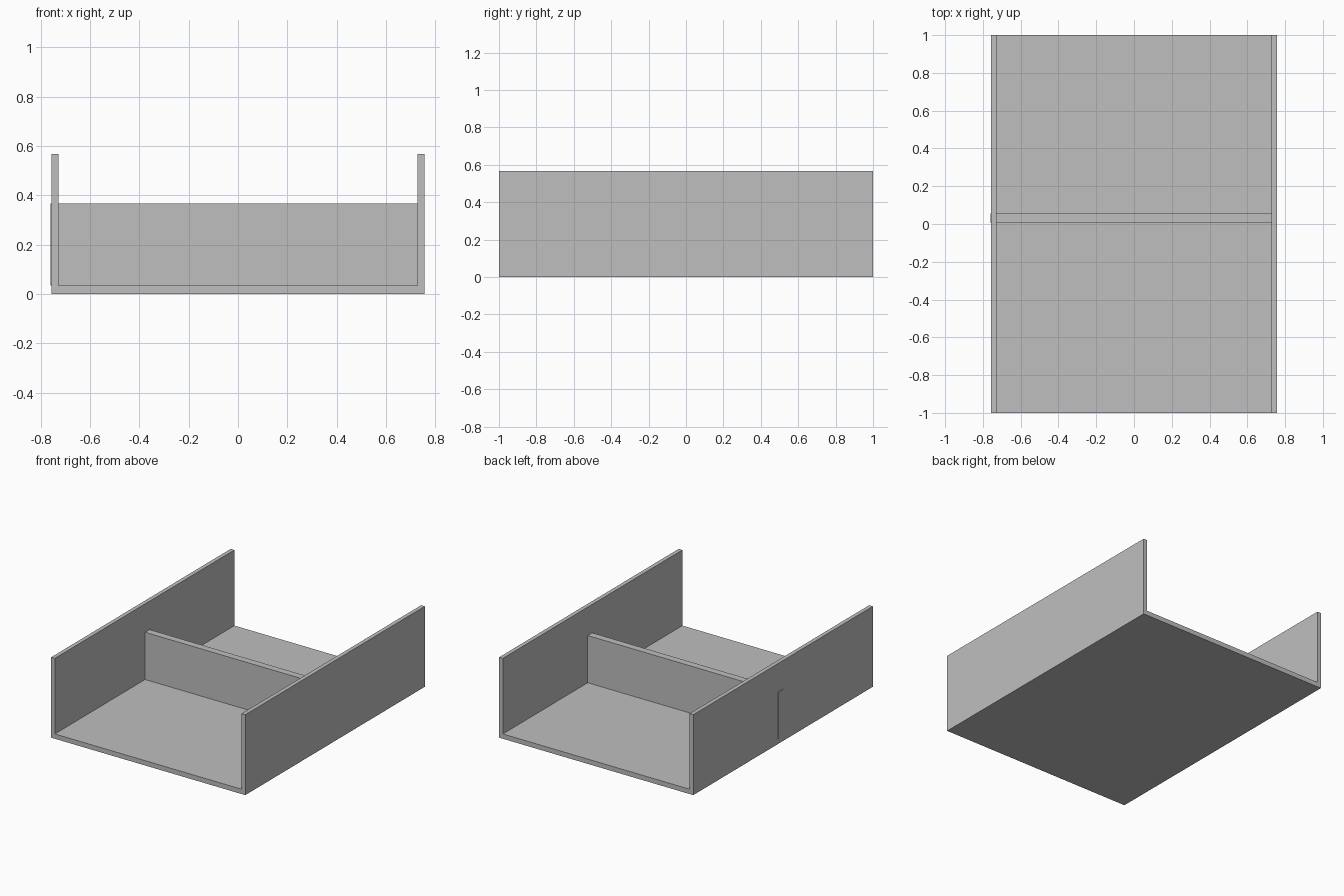
import bpy
import bmesh
from mathutils import Vector

cube = bpy.data.objects.get("Cube")
if cube:
    bpy.data.objects.remove(cube, do_unlink=True)

GREY = (0.52, 0.52, 0.52, 1.0)
grey = bpy.data.materials.new("plain grey")
grey.use_nodes = True
grey.diffuse_color = GREY
grey.node_tree.nodes["Principled BSDF"].inputs["Base Color"].default_value = GREY


def extrude_profile(name, profile, y_front, y_back):
    """Extrude a closed x-z outline along y."""
    bm = bmesh.new()
    face = bm.faces.new([bm.verts.new((x, y_front, z)) for x, z in profile])
    result = bmesh.ops.extrude_face_region(bm, geom=[face])
    moved = [v for v in result["geom"] if isinstance(v, bmesh.types.BMVert)]
    bmesh.ops.translate(bm, verts=moved, vec=Vector((0, y_back - y_front, 0)))
    bmesh.ops.recalc_face_normals(bm, faces=bm.faces)
    mesh = bpy.data.meshes.new(name)
    bm.to_mesh(mesh)
    bm.free()
    mesh.materials.append(grey)
    obj = bpy.data.objects.new(name, mesh)
    bpy.context.collection.objects.link(obj)
    return obj


HALF_WIDTH, INNER = 0.757, 0.728
WALL_TOP, FLOOR_TOP, DIVIDER_TOP = 0.567, 0.034, 0.367

# Tray: floor and two side walls in one U-shaped section
half = [(HALF_WIDTH, 0), (HALF_WIDTH, WALL_TOP), (INNER, WALL_TOP), (INNER, FLOOR_TOP)]
outline = half + [(-x, z) for x, z in reversed(half)]
extrude_profile("tray", outline, -1, 1)

# Divider: crosses the tray, its end showing slightly through the right wall
left_end, right_end = INNER, -HALF_WIDTH - 0.003
board = [(right_end, FLOOR_TOP), (left_end, FLOOR_TOP),
         (left_end, DIVIDER_TOP), (right_end, DIVIDER_TOP)]
extrude_profile("divider", board, 0.005, 0.055)
